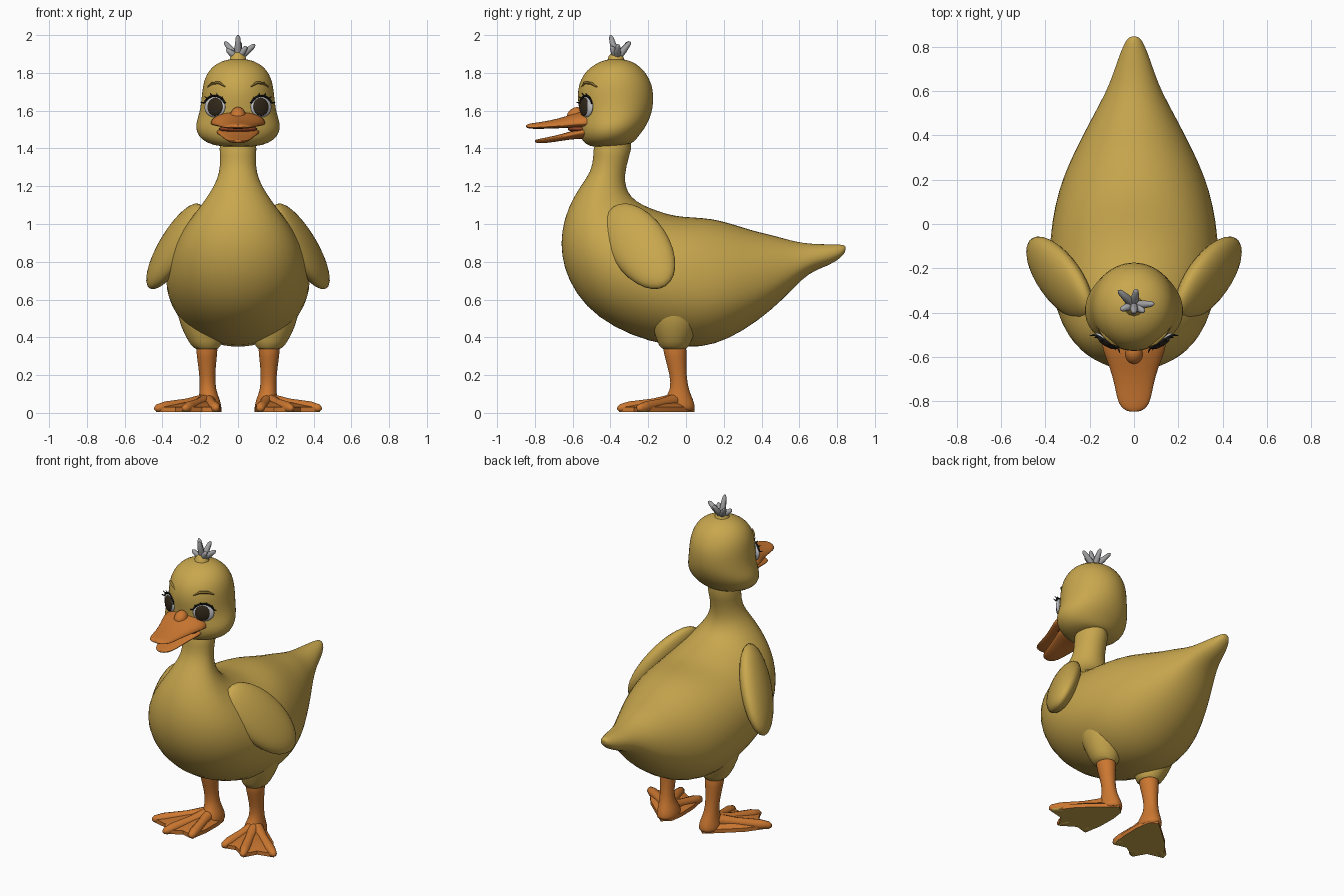
import bpy, bmesh, math
from mathutils import Vector, Matrix

if "Cube" in bpy.data.objects:
    bpy.data.objects.remove(bpy.data.objects["Cube"])


def material(name, rgb):
    m = bpy.data.materials.new(name)
    m.diffuse_color = (*rgb, 1)
    m.use_nodes = True
    m.node_tree.nodes["Principled BSDF"].inputs["Base Color"].default_value = m.diffuse_color
    return m


YELLOW = material("yellow_down", (0.58, 0.385, 0.075))
ORANGE = material("orange_skin", (0.60, 0.185, 0.03))
GREY = material("grey_tuft", (0.36, 0.36, 0.37))
WHITE = material("eye_white", (0.55, 0.55, 0.57))
BROWN = material("dark_iris", (0.03, 0.02, 0.01))
BLACK = material("black_lash", (0.01, 0.01, 0.01))
OLIVE = material("brow_olive", (0.33, 0.21, 0.04))
RED = material("mouth_red", (0.30, 0.06, 0.02))


def finish(bm, name, mat, subdiv=0, angle=60):
    bmesh.ops.recalc_face_normals(bm, faces=bm.faces)
    me = bpy.data.meshes.new(name)
    bm.to_mesh(me)
    bm.free()
    ob = bpy.data.objects.new(name, me)
    bpy.context.collection.objects.link(ob)
    me.materials.append(mat)
    if subdiv:
        ob.modifiers.new("smooth", 'SUBSURF').levels = subdiv
        ob.modifiers["smooth"].render_levels = subdiv
    bpy.ops.object.select_all(action='DESELECT')
    ob.select_set(True)
    bpy.context.view_layer.objects.active = ob
    bpy.ops.object.shade_smooth_by_angle(angle=math.radians(angle))
    return ob


def skin(bm, rings):
    # bridge successive vertex rings and close both ends
    n = len(rings[0])
    for a, b in zip(rings, rings[1:]):
        for i in range(n):
            j = (i + 1) % n
            bm.faces.new((a[i], a[j], b[j], b[i]))
    for r in (rings[0], rings[-1]):
        mid = bm.verts.new(sum((v.co for v in r), Vector()) / n)
        for i in range(n):
            bm.faces.new((r[i], r[(i + 1) % n], mid))


def loft(name, rows, mat, widest=0.5, n=28):
    # row: y and z of one contour, y and z of the other, half width, centre x
    bm = bmesh.new()
    rings = []
    for y0, z0, y1, z1, hw, *cx in rows:
        p0, p1 = Vector((0, y0, z0)), Vector((0, y1, z1))
        c = p0.lerp(p1, widest)
        ring = []
        for i in range(n):
            t = 2 * math.pi * i / n
            k = math.cos(t)
            p = c + (p1 - c) * k if k > 0 else c - (p0 - c) * k
            p = p + Vector((hw * math.sin(t) + (cx[0] if cx else 0), 0, 0))
            ring.append(bm.verts.new(p))
        rings.append(ring)
    skin(bm, rings)
    return finish(bm, name, mat, 1)


def tube(name, pts, radii, mat, n=10, floor=None):
    pts = [Vector(p) for p in pts]
    bm = bmesh.new()
    rings = []
    for i, (p, r) in enumerate(zip(pts, radii)):
        d = pts[min(i + 1, len(pts) - 1)] - pts[max(i - 1, 0)]
        q = d.to_track_quat('Z', 'Y')
        ring = []
        for k in range(n):
            a = 2 * math.pi * k / n
            v = p + q @ Vector((r * math.cos(a), r * math.sin(a), 0))
            if floor is not None:
                v.z = max(v.z, floor)
            ring.append(bm.verts.new(v))
        rings.append(ring)
    skin(bm, rings)
    return finish(bm, name, mat)


def ellipsoid(name, centre, axes, size, mat):
    bm = bmesh.new()
    bmesh.ops.create_uvsphere(bm, u_segments=28, v_segments=16, radius=1)
    rot = Matrix([Vector(a).normalized() for a in axes]).transposed().to_4x4()
    bm.transform(Matrix.Translation(centre) @ rot @ Matrix.Diagonal((*size, 1)))
    return finish(bm, name, mat)


def paint_sole(ob):
    ob.data.materials.append(YELLOW)
    for f in ob.data.polygons:
        if f.normal.z < -0.7 and f.center.z < 0.03:
            f.material_index = 1


# neck, breast, belly and tail in one sweep
loft("body", [
    (-.49, 1.45, -.27, 1.45, .105), (-.49, 1.36, -.305, 1.35, .094),
    (-.50, 1.28, -.325, 1.26, .097), (-.56, 1.20, -.32, 1.195, .128),
    (-.625, 1.09, -.29, 1.14, .185), (-.662, .96, -.23, 1.10, .25),
    (-.662, .83, -.15, 1.07, .305), (-.625, .70, -.06, 1.042, .345),
    (-.535, .56, .04, 1.037, .375), (-.385, .45, .14, 1.03, .387),
    (-.20, .375, .22, 1.01, .375), (0, .34, .30, .985, .345),
    (.15, .357, .38, .96, .30), (.30, .43, .47, .94, .24),
    (.45, .54, .55, .915, .18), (.56, .65, .62, .90, .13),
    (.65, .745, .70, .893, .095), (.76, .78, .79, .893, .062),
    (.825, .825, .838, .89, .035), (.842, .85, .846, .88, .018)], YELLOW, 0.44)

# head with full cheeks
loft("head", [
    (-.48, 1.405, -.30, 1.42, .10), (-.535, 1.42, -.275, 1.435, .165),
    (-.56, 1.46, -.25, 1.465, .21), (-.568, 1.51, -.215, 1.51, .228),
    (-.563, 1.56, -.19, 1.56, .215), (-.567, 1.61, -.175, 1.61, .2),
    (-.577, 1.68, -.17, 1.68, .193), (-.568, 1.74, -.18, 1.74, .186),
    (-.545, 1.79, -.205, 1.79, .169), (-.505, 1.833, -.24, 1.833, .138),
    (-.45, 1.863, -.29, 1.863, .088), (-.40, 1.874, -.34, 1.874, .035)], YELLOW)

# bill
loft("upper_bill", [
    (-.50, 1.51, -.50, 1.60, .155), (-.57, 1.51, -.57, 1.595, .142),
    (-.64, 1.508, -.64, 1.568, .112), (-.72, 1.505, -.72, 1.548, .088),
    (-.79, 1.503, -.79, 1.537, .077), (-.83, 1.505, -.83, 1.532, .058),
    (-.846, 1.51, -.846, 1.525, .025)], ORANGE, 0.25)
loft("lower_bill", [
    (-.50, 1.45, -.50, 1.525, .125), (-.58, 1.452, -.58, 1.50, .105),
    (-.66, 1.44, -.66, 1.475, .08), (-.74, 1.428, -.74, 1.458, .064),
    (-.78, 1.427, -.78, 1.45, .048), (-.80, 1.432, -.80, 1.445, .02)], ORANGE, 0.6)
ellipsoid("bill_bridge", (0, -.585, 1.575), ((1, 0, 0), (0, .8, .6), (0, -.6, .8)),
          (.04, .05, .04), ORANGE)
ellipsoid("mouth_lining", (0, -.565, 1.503), ((1, 0, 0), (0, 1, 0), (0, 0, 1)),
          (.10, .06, .02), RED)

# head tuft: a soft root and a fan of quills
tube("tuft_root", [(0, -.37, 1.85), (0, -.37, 1.885), (0, -.365, 1.905)],
     [.05, .04, .025], YELLOW, 12)
for i, tip in enumerate([(-.07, -.30, 1.965), (0, -.40, 2.0), (.09, -.36, 1.95),
                         (.01, -.295, 1.965), (-.06, -.385, 1.925), (.045, -.395, 1.94)]):
    base, tip = Vector((0, -.365, 1.875)), Vector(tip)
    tube(f"tuft_quill_{i}", [base, base.lerp(tip, .5), base.lerp(tip, .9), tip],
         [.018, .018, .012, .004], GREY, 8)

for side, s in (("left", 1), ("right", -1)):
    # folded wing
    L = Vector((.48 * s, .48, -.73)).normalized()
    N = Vector((.85 * s, -.30, .41))
    N = (N - L * N.dot(L)).normalized()
    ellipsoid(f"{side}_wing", (.335 * s, -.245, .882), (L, N.cross(L), N),
              (.285, .155, .072), YELLOW)

    # thigh and leg
    loft(f"{side}_thigh", [
        (-.135, .335, .01, .335, .066, .165 * s), (-.15, .37, .025, .37, .088, .172 * s),
        (-.18, .45, .06, .45, .115, .188 * s), (-.21, .56, .10, .56, .135, .20 * s),
        (-.16, .66, .05, .66, .09, .2 * s)], YELLOW, n=18)
    loft(f"{side}_leg", [
        (-.13, .37, .005, .37, .062, .165 * s), (-.115, .30, .003, .30, .054, .165 * s),
        (-.085, .20, .002, .20, .041, .163 * s), (-.08, .12, .015, .12, .043, .16 * s),
        (-.12, .07, .04, .07, .058, .152 * s), (-.13, .03, .05, .03, .066, .152 * s),
        (-.12, .01, .045, .01, .06, .152 * s)], ORANGE, n=18)

    # webbed foot
    outline = [(.15, .045), (.10, .0), (.088, -.08), (.09, -.2), (.11, -.315), (.19, -.295),
               (.285, -.355), (.33, -.275), (.435, -.25), (.34, -.12), (.215, -.01)]
    bm = bmesh.new()
    low = [bm.verts.new((x * s, y, .006)) for x, y in outline]
    top = [bm.verts.new((x * s, y, .03)) for x, y in outline]
    peak = bm.verts.new((.165 * s, -.06, .085))
    bm.faces.new(low)
    for i in range(len(low)):
        j = (i + 1) % len(low)
        bm.faces.new((low[i], low[j], top[j], top[i]))
        bm.faces.new((top[i], top[j], peak))
    paint_sole(finish(bm, f"{side}_web", ORANGE, angle=40))
    for i, (x, y) in enumerate([(.115, -.325), (.285, -.362), (.44, -.255)]):
        a, b = Vector((.16 * s, -.05, .065)), Vector((x * s, y, .022))
        toe = tube(f"{side}_toe_{i}", [a, a.lerp(b, .4), a.lerp(b, .8), a.lerp(b, .95), b],
                   [.04, .028, .03, .022, .008], ORANGE, 12, .004)
        paint_sole(toe)

    # eye set flush in the head, looking slightly outwards
    out = Vector((.5 * s, -.86, .05)).normalized()
    across = Vector((0, 0, 1)).cross(out).normalized()
    axes = (across, out.cross(across), out)
    c = Vector((.122 * s, -.527, 1.62))
    ellipsoid(f"{side}_eye_white", c, axes, (.063, .055, .018), WHITE)
    ellipsoid(f"{side}_iris", c + out * .010 - across * .006 * s, axes,
              (.046, .048, .014), BROWN)

    def on_lid(a, r, lift):
        return c + axes[0] * (.066 * r * math.cos(a)) + axes[1] * (.058 * r * math.sin(a)) + out * lift
    arc = [math.radians(20 + 14 * k) for k in range(11)]
    tube(f"{side}_lash_line", [on_lid(a, 1, .006) for a in arc],
         [.003] + [.006] * 9 + [.003], BLACK, 6)
    for k, a in enumerate(arc[::2]):
        tube(f"{side}_lash_{k}", [on_lid(a, 1, .006), on_lid(a, 1.28, .02)],
             [.005, .001], BLACK, 5)

    # faint brow ridge
    tube(f"{side}_brow", [(.065 * s, -.552, 1.725), (.10 * s, -.535, 1.748),
                          (.135 * s, -.502, 1.745), (.16 * s, -.47, 1.725)],
         [.003, .008, .008, .003], OLIVE, 6)
